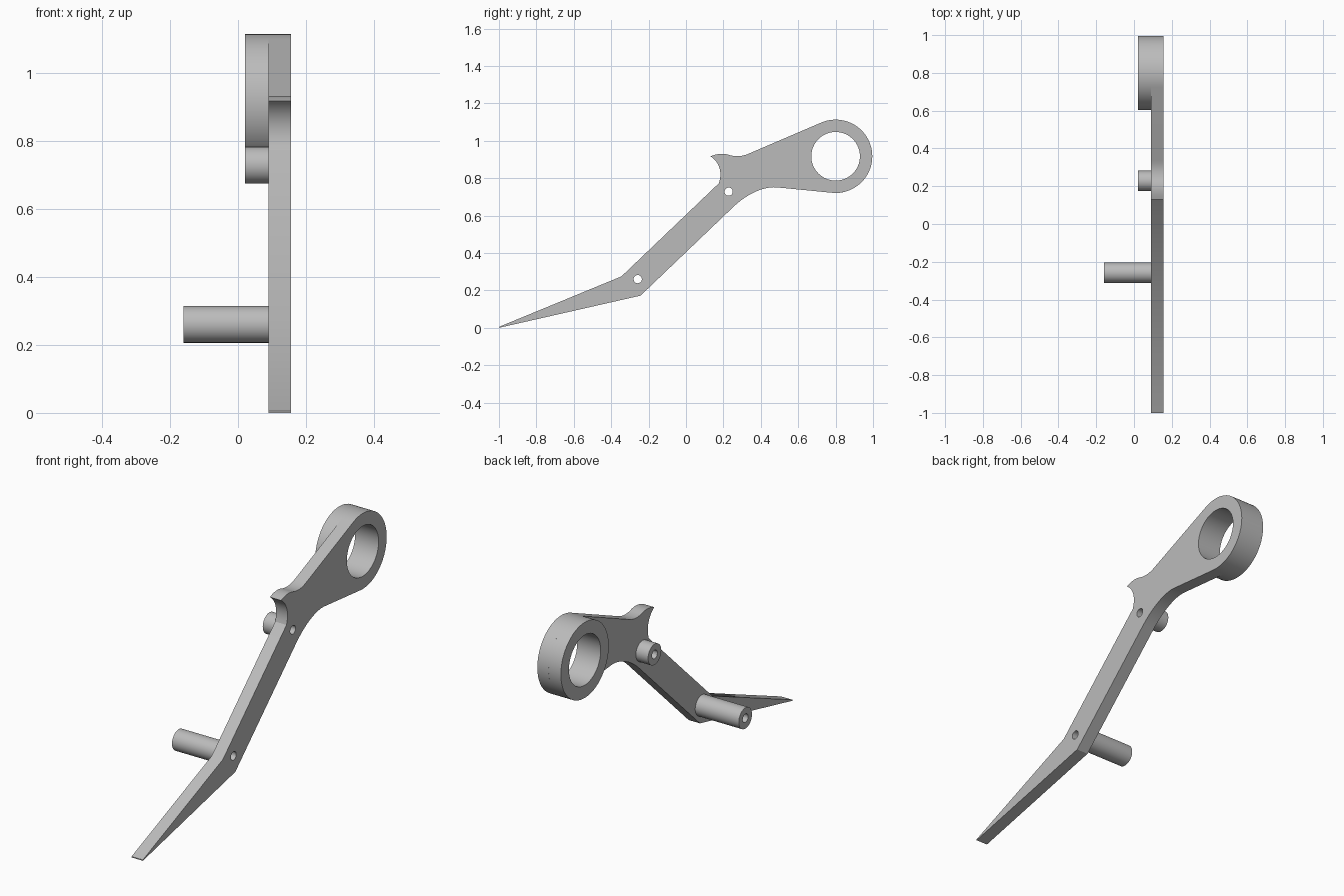
import bpy
import bmesh
from math import cos, sin, pi, radians
from mathutils import Vector
from mathutils.geometry import interpolate_bezier

if "Cube" in bpy.data.objects:
    bpy.data.objects.remove(bpy.data.objects["Cube"])

steel = bpy.data.materials.new("grey metal")
steel.use_nodes = True
steel.diffuse_color = (0.5, 0.5, 0.5, 1)
steel.node_tree.nodes["Principled BSDF"].inputs["Base Color"].default_value = (0.5, 0.5, 0.5, 1)

RING, UPPER_PIN, LOWER_PIN = (0.80, 0.917), (0.228, 0.728), (-0.258, 0.26)
RING_R, RING_BORE, PIN_R, PIN_BORE = 0.196, 0.13, 0.054, 0.022


def arc(center, radius, start=0, end=360, steps=64):
    """Points on an arc, both ends included."""
    angles = [radians(start + (end - start) * i / steps) for i in range(steps + 1)]
    return [(center[0] + radius * cos(a), center[1] + radius * sin(a)) for a in angles]


def circle(center, radius, steps=64):
    return arc(center, radius, steps=steps)[:-1]


def bend(a, handle_a, handle_b, b, steps=12):
    pts = interpolate_bezier(*(Vector((*p, 0)) for p in (a, handle_a, handle_b, b)), steps + 1)
    return [(p.x, p.y) for p in pts]


def slab(name, loops, x0, x1):
    """Side profile (y, z) with holes, extruded from x0 to x1."""
    curve = bpy.data.curves.new(name, "CURVE")
    curve.dimensions, curve.fill_mode = "2D", "BOTH"
    curve.extrude = (x1 - x0) / 2
    for loop in loops:
        spline = curve.splines.new("POLY")
        spline.points.add(len(loop) - 1)
        for point, (y, z) in zip(spline.points, loop):
            point.co = (y, z, 0, 1)
        spline.use_cyclic_u = True
    obj = bpy.data.objects.new(name, curve)
    bpy.context.collection.objects.link(obj)
    obj.location.x = (x0 + x1) / 2
    obj.rotation_euler = (pi / 2, 0, pi / 2)
    bpy.ops.object.select_all(action="DESELECT")
    obj.select_set(True)
    bpy.context.view_layer.objects.active = obj
    bpy.ops.object.convert(target="MESH")
    obj = bpy.context.object
    obj.name = name

    # Weld caps to walls
    bm = bmesh.new()
    bm.from_mesh(obj.data)
    bmesh.ops.remove_doubles(bm, verts=bm.verts, dist=0.0001)
    bmesh.ops.recalc_face_normals(bm, faces=bm.faces)
    bm.to_mesh(obj.data)
    bm.free()
    obj.data.materials.clear()
    obj.data.materials.append(steel)
    bpy.ops.object.shade_smooth_by_angle(angle=radians(25))
    return obj


# Lever outline: pointed tail, shank, underside fillet, ring end, horn
outline = [(-1, 0), (-0.243, 0.172)]
outline += bend((0.255, 0.648), (0.326, 0.716), (0.417, 0.757), (0.484, 0.751))
outline += arc(RING, RING_R, -95, 113, 48)
outline += bend((0.34, 0.933), (0.30, 0.915), (0.27, 0.915), (0.238, 0.922), 8)
outline += bend((0.238, 0.922), (0.20, 0.936), (0.17, 0.932), (0.131, 0.917), 8)[1:]
outline += bend((0.131, 0.917), (0.18, 0.885), (0.195, 0.83), (0.176, 0.773))[1:]
outline += [(-0.345, 0.275), (-1, 0.005)]

slab("lever_plate", [outline, circle(RING, RING_BORE),
                     circle(UPPER_PIN, PIN_BORE, 32), circle(LOWER_PIN, PIN_BORE, 32)], 0.09, 0.155)

# Raised collar and the two bored pins on the plate's inner side
for name, center, radius, bore, x0 in (
        ("ring_collar", RING, RING_R, RING_BORE, 0.02),
        ("upper_pin", UPPER_PIN, PIN_R, PIN_BORE, 0.02),
        ("lower_pin", LOWER_PIN, PIN_R, PIN_BORE, -0.16)):
    slab(name, [circle(center, radius), circle(center, bore)], x0, 0.09)
